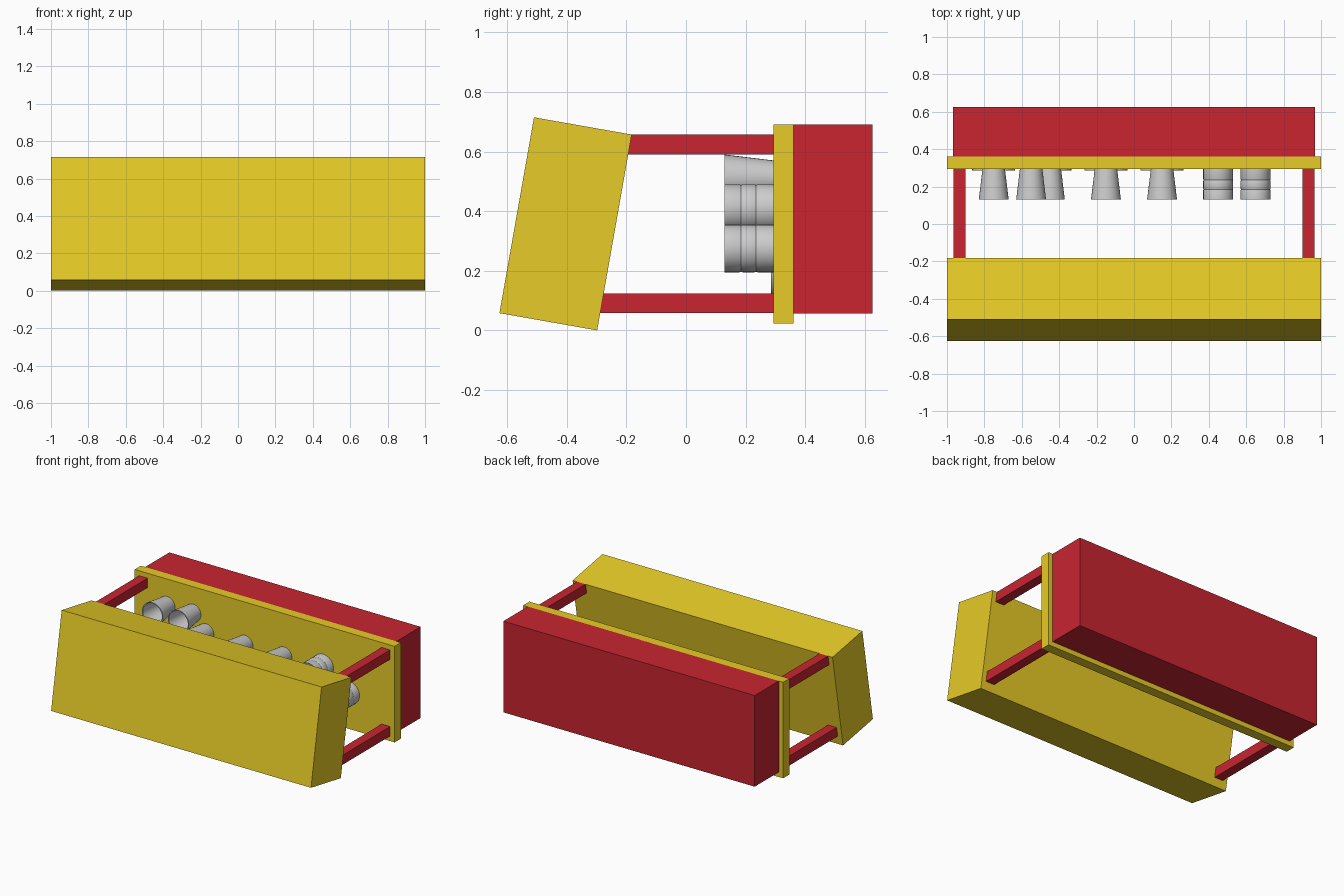
import bpy, math

if "Cube" in bpy.data.objects:
    bpy.data.objects.remove(bpy.data.objects["Cube"])


def material(name, rgb):
    m = bpy.data.materials.new(name)
    m.diffuse_color = (*rgb, 1)
    m.use_nodes = True
    m.node_tree.nodes["Principled BSDF"].inputs["Base Color"].default_value = m.diffuse_color
    return m


yellow = material("yellow_paint", (0.80, 0.60, 0.02))
red = material("red_paint", (0.58, 0.018, 0.03))


def box(name, center, size, mat, tilt=0.0):
    bpy.ops.mesh.primitive_cube_add(size=1, location=center)
    ob = bpy.context.object
    ob.name = name
    ob.scale = size
    bpy.ops.object.transform_apply(location=False, rotation=False, scale=True)
    ob.rotation_euler.x = math.radians(tilt)
    ob.data.materials.append(mat)
    return ob


def lathe(name, x, z, profile, sides=32):
    """Revolve (radius, y) points around a y-directed axis at (x, z)."""
    verts, faces = [], []
    for r, y in profile:
        for i in range(sides):
            a = 2 * math.pi * i / sides
            verts.append((r * math.cos(a), y, r * math.sin(a)))
    for k in range(len(profile) - 1):
        for i in range(sides):
            j = (i + 1) % sides
            faces.append((k * sides + i, k * sides + j,
                          (k + 1) * sides + j, (k + 1) * sides + i))
    last = (len(profile) - 1) * sides
    faces.append(tuple(reversed(range(sides))))
    faces.append(tuple(range(last, last + sides)))
    me = bpy.data.meshes.new(name)
    me.from_pydata(verts, [], faces)
    ob = bpy.data.objects.new(name, me)
    ob.location = (x, 0, z)
    bpy.context.collection.objects.link(ob)
    bpy.ops.object.select_all(action='DESELECT')
    ob.select_set(True)
    bpy.context.view_layer.objects.active = ob
    bpy.ops.object.mode_set(mode='EDIT')
    bpy.ops.mesh.select_all(action='SELECT')
    bpy.ops.mesh.normals_make_consistent(inside=False)
    bpy.ops.object.mode_set(mode='OBJECT')
    bpy.ops.object.shade_smooth_by_angle(angle=math.radians(30))
    return ob


# Main bodies: tilted front block, upright panel, rear block
box("front_block", (0, -0.404, 0.3575), (2, 0.333, 0.667), yellow, -10)
box("back_panel", (0, 0.327, 0.357), (2, 0.068, 0.668), yellow)
box("rear_block", (0, 0.4925, 0.374), (1.934, 0.267, 0.634), red)

# Four connecting bars, ends buried in the block and panel
for side, x in (("left", -0.933), ("right", 0.933)):
    for level, z, y0 in (("lower", 0.091, -0.30), ("upper", 0.624, -0.21)):
        box(f"{side}_{level}_bar", (x, (y0 + 0.30) / 2, z),
            (0.066, 0.30 - y0, 0.066), red)

# Open cups, mouths facing the front block
CUP = [(0.06, 0.295), (0.08, 0.13), (0.074, 0.13), (0.055, 0.28)]
for n, (x, z) in enumerate([(-0.75, 0.51), (-0.55, 0.51), (-0.45, 0.40),
                            (-0.15, 0.40), (0.15, 0.40)]):
    lathe(f"cup_{n + 1}", x, z, CUP)

# Ribbed cans with a recessed end
CAN = [(0.08, 0.295), (0.08, 0.24), (0.078, 0.235), (0.08, 0.23),
       (0.08, 0.19), (0.078, 0.185), (0.08, 0.18), (0.08, 0.13),
       (0.075, 0.13), (0.075, 0.14)]
for n, (x, z) in enumerate([(0.45, 0.41), (0.65, 0.275)]):
    lathe(f"can_{n + 1}", x, z, CAN)

# Thin discs lying against the panel
DISC = [(0.115, 0.295), (0.115, 0.285)]
for n, x in enumerate((-0.75, -0.45, -0.15, 0.15)):
    lathe(f"disc_{n + 1}", x, 0.22, DISC)
